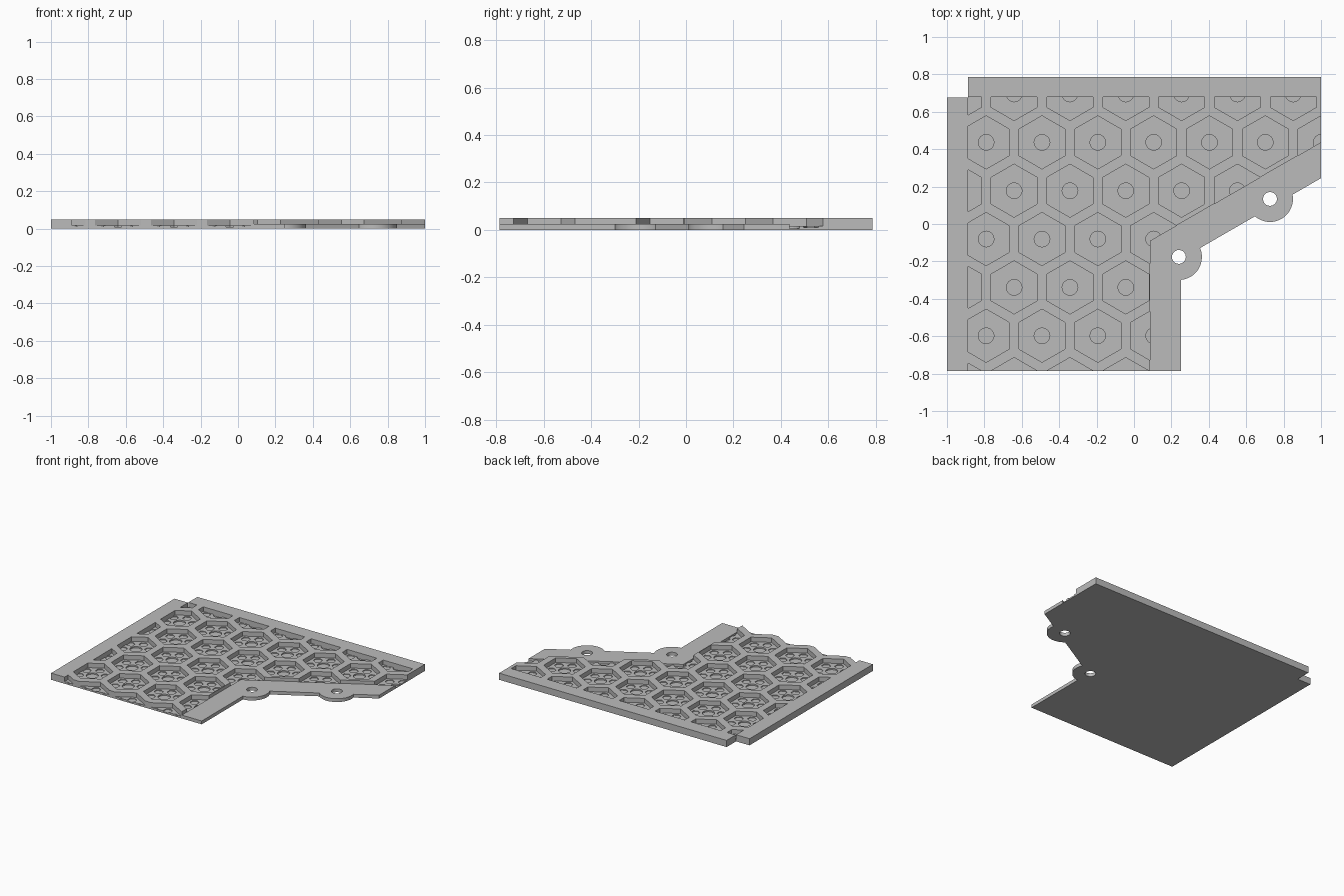
import bpy
import bmesh
from math import sin, cos, pi, sqrt

cube = bpy.data.objects.get("Cube")
if cube:
    bpy.data.objects.remove(cube)

grey = bpy.data.materials.new("plain_grey")
grey.use_nodes = True
colour = (0.5, 0.5, 0.5, 1)
grey.diffuse_color = colour
grey.node_tree.nodes["Principled BSDF"].inputs["Base Color"].default_value = colour

TOP, STEP, FLOOR = 0.05, 0.025, 0.016
LEFT, BACK = -0.888, 0.68          # inner edges of the solid border
PITCH, HEX_R = 0.2985, 0.142


def ngon(cx, cy, r, sides):
    return [(cx + r * sin(2 * pi * i / sides), cy + r * cos(2 * pi * i / sides))
            for i in range(sides)]


def clip(points, axis, limit, sign):
    """Keep the part of a convex polygon on one side of an axis line."""
    out = []
    for a, b in zip(points, points[1:] + points[:1]):
        da, db = sign * (a[axis] - limit), sign * (b[axis] - limit)
        if da >= 0:
            out.append(a)
        if da * db < 0:
            t = da / (da - db)
            out.append((a[0] + t * (b[0] - a[0]), a[1] + t * (b[1] - a[1])))
    return out


def prisms(name, polygons, z0, z1):
    """One object made of upright prisms."""
    bm = bmesh.new()
    for points in polygons:
        face = bm.faces.new([bm.verts.new((x, y, z0)) for x, y in points])
        made = bmesh.ops.extrude_face_region(bm, geom=[face])["geom"]
        moved = [v for v in made if isinstance(v, bmesh.types.BMVert)]
        bmesh.ops.translate(bm, verts=moved, vec=(0, 0, z1 - z0))
    bmesh.ops.recalc_face_normals(bm, faces=bm.faces)
    mesh = bpy.data.meshes.new(name)
    bm.to_mesh(mesh)
    bm.free()
    mesh.materials.append(grey)
    obj = bpy.data.objects.new(name, mesh)
    bpy.context.collection.objects.link(obj)
    return obj


def combine(target, other, operation):
    other.hide_render = True
    mod = target.modifiers.new("combine", "BOOLEAN")
    mod.operation = operation
    mod.solver = "EXACT"
    mod.object = other
    bpy.context.view_layer.objects.active = target
    bpy.ops.object.modifier_apply(modifier=mod.name)
    bpy.data.objects.remove(other)


# Honeycomb pocket centres, in staggered rows
centres = []
for row in range(7):
    start = -0.641 if row % 2 == 0 else -0.7905
    for col in range(-1, 7):
        centres.append((start + col * PITCH, 0.695 - row * PITCH * sqrt(3) / 2))


def inside_border(shapes):
    clipped = [clip(clip(s, 0, LEFT, 1), 1, BACK, -1) for s in shapes]
    return [s for s in clipped if len(s) > 2]


# Thick plate with a notched corner and a slanted side
plate = prisms("honeycomb_plate", [[
    (-1, -0.787), (0.085, -0.787), (0.085, -0.09), (1, 0.437), (1, 0.787),
    (LEFT, 0.787), (LEFT, 0.675), (-1, 0.675)]], 0, TOP)
pockets = inside_border([ngon(x, y, HEX_R, 6) for x, y in centres])
combine(plate, prisms("pocket_cutter", pockets, FLOOR, 0.1), "DIFFERENCE")

# Shallow rosette in every pocket floor
hubs = inside_border([ngon(x, y, 0.042, 16) for x, y in centres])
combine(plate, prisms("hub_cutter", hubs, 0.006, 0.03), "DIFFERENCE")
petals = inside_border([ngon(px, py, 0.032, 6) for x, y in centres
                        for px, py in ngon(x, y, 0.09, 6)])
combine(plate, prisms("petal_cutter", petals, 0.01, 0.03), "DIFFERENCE")

# Thin flange along the slanted side, with two round screw tabs
flange = prisms("mounting_flange", [[
    (0.085, -0.787), (0.25, -0.787), (0.25, -0.188), (1, 0.245),
    (1, 0.437), (0.085, -0.09)]], 0, STEP)
tabs = [(0.24, -0.176), (0.727, 0.134)]
for x, y in tabs:
    combine(flange, prisms("tab", [ngon(x, y, 0.123, 48)], 0, STEP), "UNION")
for x, y in tabs:
    combine(flange, prisms("hole_cutter", [ngon(x, y, 0.037, 32)], -0.1, 0.1), "DIFFERENCE")

# Smooth the round rims, keep hard edges sharp
bpy.ops.object.select_all(action="DESELECT")
flange.select_set(True)
bpy.context.view_layer.objects.active = flange
bpy.ops.object.shade_smooth_by_angle()
